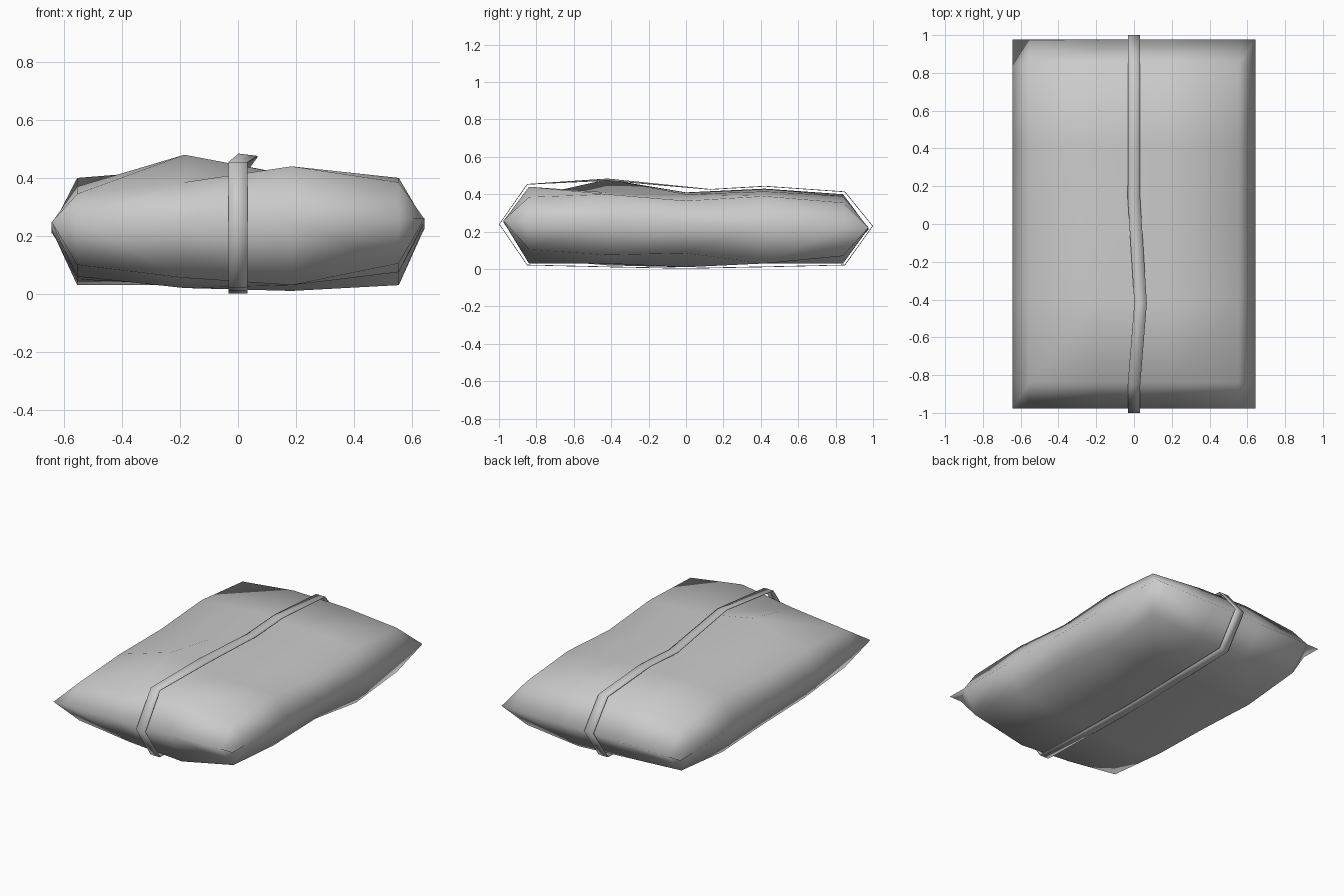
import bpy, bmesh

old = bpy.data.objects.get("Cube")
if old:
    bpy.data.objects.remove(old, do_unlink=True)


def flat_material(name, colour):
    mat = bpy.data.materials.new(name)
    mat.use_nodes = True
    mat.diffuse_color = colour
    mat.node_tree.nodes["Principled BSDF"].inputs["Base Color"].default_value = colour
    return mat


grey = flat_material("plain grey cloth", (0.6, 0.6, 0.6, 1))


def finish(bm, name):
    bmesh.ops.recalc_face_normals(bm, faces=bm.faces)
    for face in bm.faces:
        face.smooth = True
    mesh = bpy.data.meshes.new(name)
    bm.to_mesh(mesh)
    bm.free()
    mesh.materials.append(grey)
    obj = bpy.data.objects.new(name, mesh)
    bpy.context.collection.objects.link(obj)
    return obj


# Lumpy sack: two height grids joined along a pinched rim
xs = [-0.643, -0.555, -0.185, 0.185, 0.555, 0.643]
ys = [-0.976, -0.84, -0.42, 0, 0.42, 0.84, 0.976]
top = [(0.345, 0.385, 0.44, 0.385),
       (0.37, 0.48, 0.41, 0.40),
       (0.37, 0.41, 0.40, 0.365),
       (0.40, 0.43, 0.415, 0.39),
       (0.36, 0.40, 0.39, 0.355)]
bottom = [(0.10, 0.055, 0.03, 0.105),
          (0.06, 0.02, 0.03, 0.075),
          (0.05, 0.03, 0.01, 0.085),
          (0.03, 0.03, 0.03, 0.03),
          (0.07, 0.05, 0.03, 0.07)]

bm = bmesh.new()
rim = {}


def vertex(i, j, heights):
    if 0 < i < 5 and 0 < j < 6:
        return bm.verts.new((xs[i], ys[j], heights[j - 1][i - 1]))
    if (i, j) not in rim:
        rim[i, j] = bm.verts.new((xs[i], ys[j], 0.235 - 0.02 * ys[j] + 0.01 * xs[i]))
    return rim[i, j]


for heights in (top, bottom):
    grid = [[vertex(i, j, heights) for i in range(6)] for j in range(7)]
    for j in range(6):
        for i in range(5):
            bm.faces.new((grid[j][i], grid[j][i + 1], grid[j + 1][i + 1], grid[j + 1][i]))
finish(bm, "sack")

# Thin strap around the length: y, z, sideways shift, twist
path = [(-1, 0.24, 0, 0), (-0.85, 0.455, 0, 0), (-0.42, 0.48, 0.035, -0.004),
        (0.13, 0.428, 0, 0), (0.42, 0.445, 0, 0), (0.85, 0.415, 0, 0),
        (1, 0.23, 0, 0), (0.85, 0.02, 0, 0), (0.42, 0.01, 0, 0),
        (0, 0.002, 0, 0), (-0.42, 0.01, 0, 0), (-0.85, 0.02, 0, 0)]
bm = bmesh.new()
pairs = [[bm.verts.new((side * 0.033 + shift, y, z + side * twist)) for side in (-1, 1)]
         for y, z, shift, twist in path]
for a, b in zip(pairs, pairs[1:] + pairs[:1]):
    bm.faces.new((a[0], a[1], b[1], b[0]))
strap = finish(bm, "strap")
thick = strap.modifiers.new("thickness", 'SOLIDIFY')
thick.thickness = 0.004
